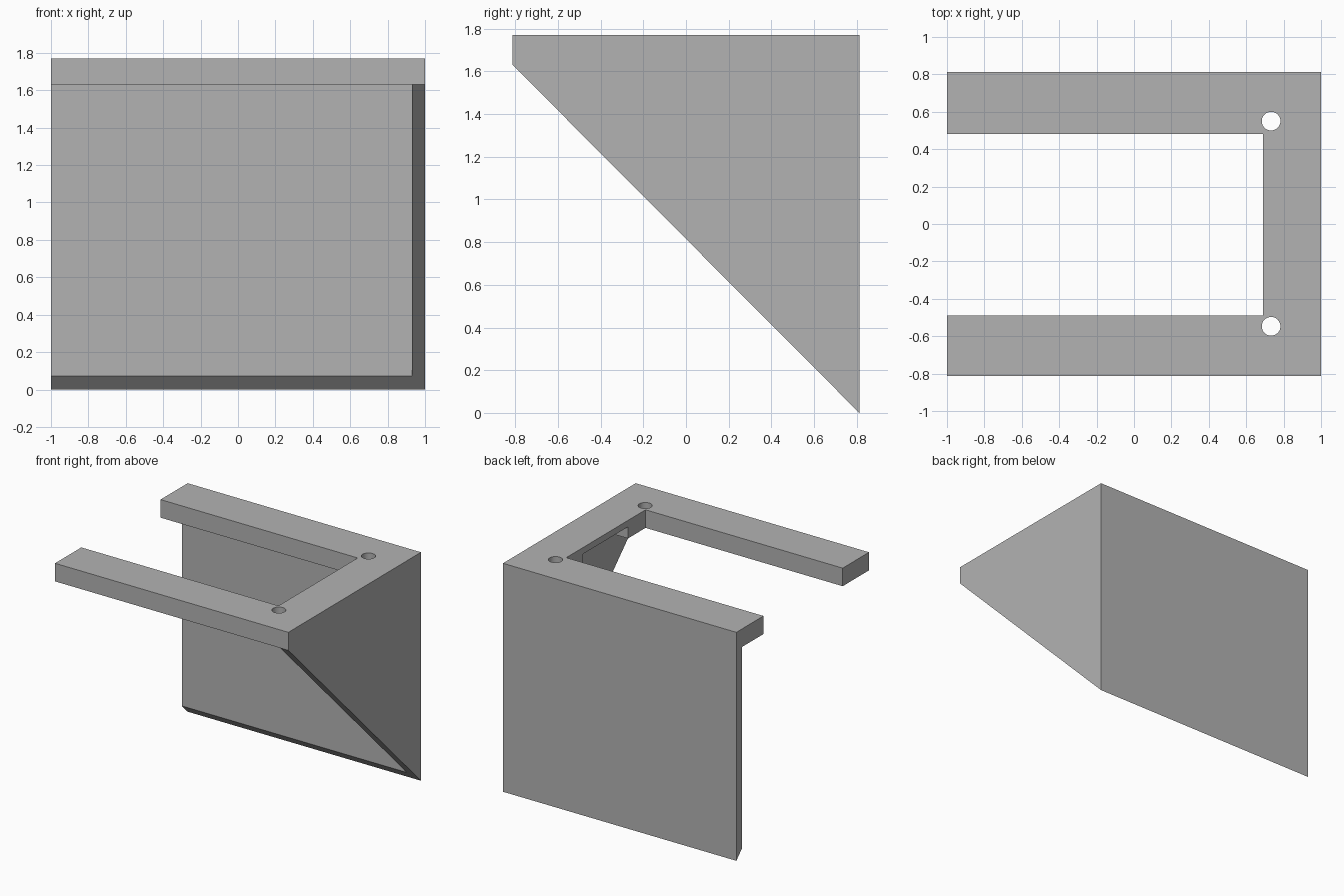
import bpy
import bmesh

default = bpy.data.objects.get("Cube")
if default:
    bpy.data.objects.remove(default, do_unlink=True)

grey = bpy.data.materials.new("plain grey")
grey.use_nodes = True
colour = (0.45, 0.45, 0.45, 1)
grey.diffuse_color = colour
grey.node_tree.nodes["Principled BSDF"].inputs["Base Color"].default_value = colour


def prism(name, outline, axis, start, end):
    """Extrude a closed outline along x (points are y, z) or z (points are x, y)."""
    bm = bmesh.new()
    place = (lambda p: (start, *p)) if axis == "x" else (lambda p: (*p, start))
    face = bm.faces.new([bm.verts.new(place(p)) for p in outline])
    moved = bmesh.ops.extrude_face_region(bm, geom=[face])["geom"]
    step = (end - start, 0, 0) if axis == "x" else (0, 0, end - start)
    bmesh.ops.translate(bm, vec=step, verts=[v for v in moved if isinstance(v, bmesh.types.BMVert)])
    bmesh.ops.recalc_face_normals(bm, faces=bm.faces)
    mesh = bpy.data.meshes.new(name)
    bm.to_mesh(mesh)
    bm.free()
    obj = bpy.data.objects.new(name, mesh)
    bpy.context.collection.objects.link(obj)
    mesh.materials.append(grey)
    return obj


def box(name, x, y, z):
    outline = [(x[0], y[0]), (x[1], y[0]), (x[1], y[1]), (x[0], y[1])]
    return prism(name, outline, "z", *z)


# Wedge-shaped body: vertical back, flat top, sloping front
side = [(0.812, 0), (0.812, 1.77), (-0.812, 1.77), (-0.812, 1.63)]
bracket = prism("wall_bracket", side, "x", -1, 1)

# Hollow under the top plate, the fork opening and the recess in the cross bar
cutters = [
    box("cavity_cutter", (-1.2, 0.93), (-1.2, 0.74), (-0.5, 1.63)),
    box("fork_cutter", (-1.2, 0.69), (-0.49, 0.48), (1.5, 2)),
    box("recess_cutter", (0.6, 0.93), (-0.275, 0.275), (1.5, 1.72)),
]

# Two screw holes at the inner corners
for y in (-0.547, 0.55):
    bpy.ops.mesh.primitive_cylinder_add(vertices=32, radius=0.05, depth=0.5, location=(0.733, y, 1.75))
    hole = bpy.context.object
    hole.name = "screw_hole_cutter"
    hole.data.materials.append(grey)
    cutters.append(hole)

for cutter in cutters:
    mod = bracket.modifiers.new(cutter.name, "BOOLEAN")
    mod.operation = "DIFFERENCE"
    mod.solver = "EXACT"
    mod.object = cutter

# Bake the cuts, then discard the cutters
bpy.context.view_layer.update()
graph = bpy.context.evaluated_depsgraph_get()
result = bpy.data.meshes.new_from_object(bracket.evaluated_get(graph))
bracket.modifiers.clear()
bracket.data = result
for cutter in cutters:
    bpy.data.objects.remove(cutter, do_unlink=True)

# Smooth hole walls, sharp edges elsewhere
bpy.ops.object.select_all(action="DESELECT")
bracket.select_set(True)
bpy.context.view_layer.objects.active = bracket
bpy.ops.object.shade_smooth_by_angle()
